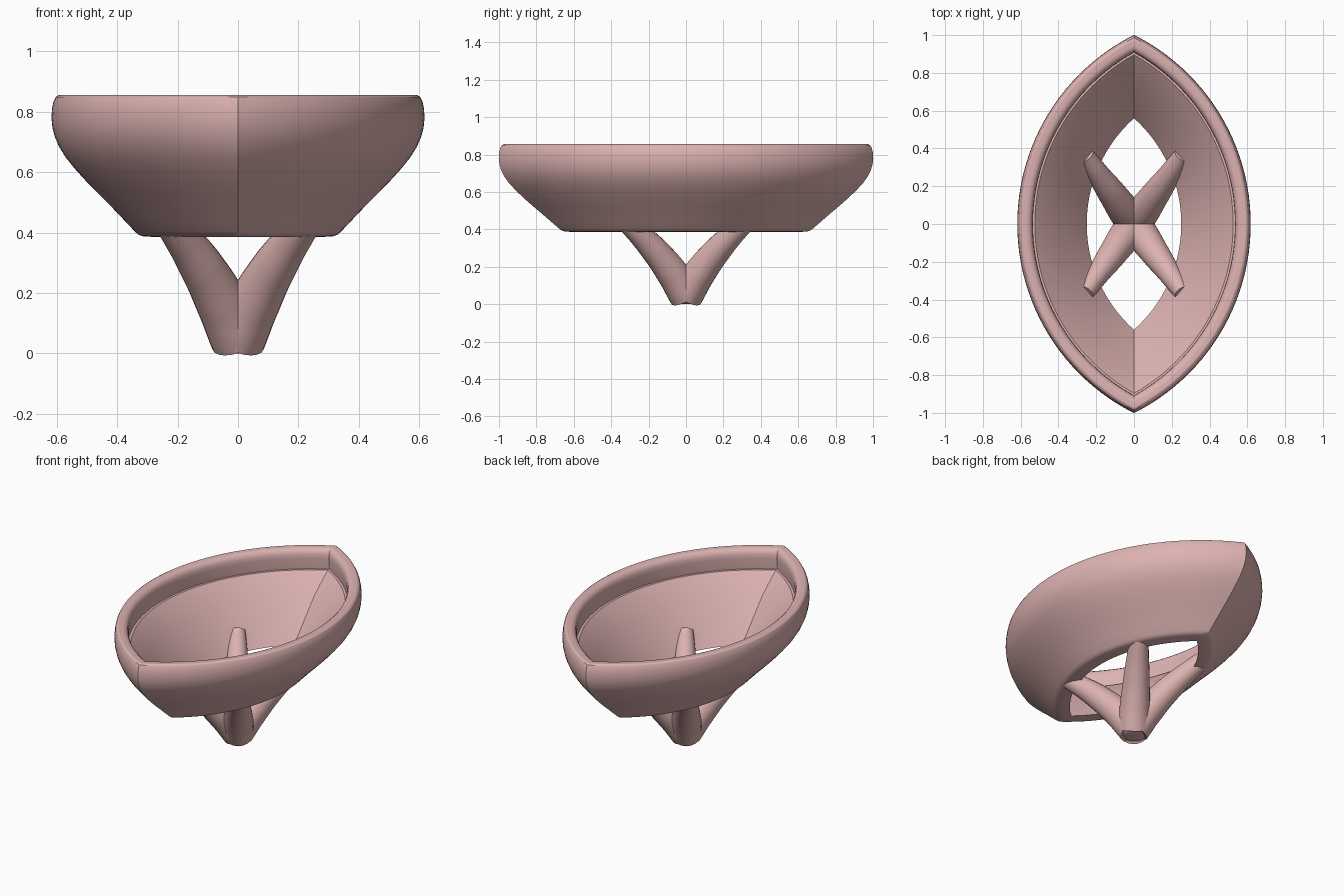
import bpy, bmesh, math

if "Cube" in bpy.data.objects:
    bpy.data.objects.remove(bpy.data.objects["Cube"])

mat = bpy.data.materials.new("rose")
mat.diffuse_color = (0.72, 0.45, 0.44, 1)
mat.use_nodes = True
mat.node_tree.nodes["Principled BSDF"].inputs["Base Color"].default_value = mat.diffuse_color


def finish(ob, angle=30):
    bpy.ops.object.select_all(action='DESELECT')
    ob.select_set(True)
    bpy.context.view_layer.objects.active = ob
    bpy.ops.object.shade_smooth_by_angle(angle=math.radians(angle))
    ob.data.materials.clear()
    ob.data.materials.append(mat)


def sweep(name, profile, outline, closed):
    """Skin one ring of points per profile entry."""
    bm = bmesh.new()
    rings = [[bm.verts.new((x, y, z)) for x, y in outline(w)] for w, z in profile]
    pairs = list(zip(rings, rings[1:]))
    if closed:
        pairs.append((rings[-1], rings[0]))
    else:
        bm.faces.new(rings[0])
        bm.faces.new(rings[-1])
    for a, b in pairs:
        n = len(a)
        for i in range(n):
            j = (i + 1) % n
            bm.faces.new((a[i], a[j], b[j], b[i]))
    bmesh.ops.recalc_face_normals(bm, faces=bm.faces)
    me = bpy.data.meshes.new(name)
    bm.to_mesh(me)
    bm.free()
    ob = bpy.data.objects.new(name, me)
    bpy.context.collection.objects.link(ob)
    finish(ob)
    return ob


def almond(w, c=0.502, n=48):
    """Two mirrored arcs meeting in points at both y ends."""
    r = w + c
    t = math.acos(c / r)
    arc = [(r * math.cos(a) - c, r * math.sin(a))
           for a in (-t + 2 * t * i / n for i in range(n))]
    return arc + [(-x, -y) for x, y in arc]


def circle(r, n=48):
    return [(r * math.cos(2 * math.pi * i / n), r * math.sin(2 * math.pi * i / n)) for i in range(n)]


# pointed oval bezel: outer wall, rounded rim, inner ledge, sloped seat
bezel = [(0.25, 0.386), (0.285, 0.386), (0.315, 0.388), (0.33, 0.393), (0.341, 0.403),
         (0.378, 0.442), (0.415, 0.481), (0.46, 0.526), (0.503, 0.57), (0.54, 0.611),
         (0.57, 0.648), (0.592, 0.683), (0.608, 0.72), (0.615, 0.75), (0.618, 0.78),
         (0.616, 0.81), (0.611, 0.835), (0.604, 0.849), (0.594, 0.855),
         (0.572, 0.855), (0.556, 0.852), (0.544, 0.842), (0.537, 0.825), (0.535, 0.80),
         (0.54, 0.73), (0.525, 0.73), (0.415, 0.625)]
sweep("bezel", bezel, almond, True)

# rounded foot
foot = [(0.035, 0), (0.055, 0.003), (0.072, 0.010), (0.085, 0.021), (0.092, 0.034),
        (0.095, 0.048), (0.095, 0.066), (0.085, 0.075)]
sweep("foot", foot, circle, False)

# four tapering legs that spread from the foot into the bezel
path = [(0, 0, 0.05, 0.093), (0.055, 0.075, 0.17, 0.086), (0.122, 0.17, 0.29, 0.074),
        (0.19, 0.265, 0.388, 0.06), (0.258, 0.365, 0.478, 0.046)]
for sx in (-1, 1):
    for sy in (-1, 1):
        name = ("left" if sx < 0 else "right") + ("_front" if sy < 0 else "_back") + "_leg"
        cu = bpy.data.curves.new(name, 'CURVE')
        cu.dimensions = '3D'
        cu.bevel_depth = 1
        cu.bevel_resolution = 8
        cu.resolution_u = 10
        cu.use_fill_caps = True
        sp = cu.splines.new('BEZIER')
        sp.bezier_points.add(len(path) - 1)
        for p, (x, y, z, r) in zip(sp.bezier_points, path):
            p.co = (x * sx, y * sy, z)
            p.radius = r
            p.handle_left_type = p.handle_right_type = 'AUTO'
        ob = bpy.data.objects.new(name, cu)
        bpy.context.collection.objects.link(ob)
        bpy.ops.object.select_all(action='DESELECT')
        ob.select_set(True)
        bpy.context.view_layer.objects.active = ob
        bpy.ops.object.convert(target='MESH')
        finish(bpy.context.view_layer.objects.active, 40)
